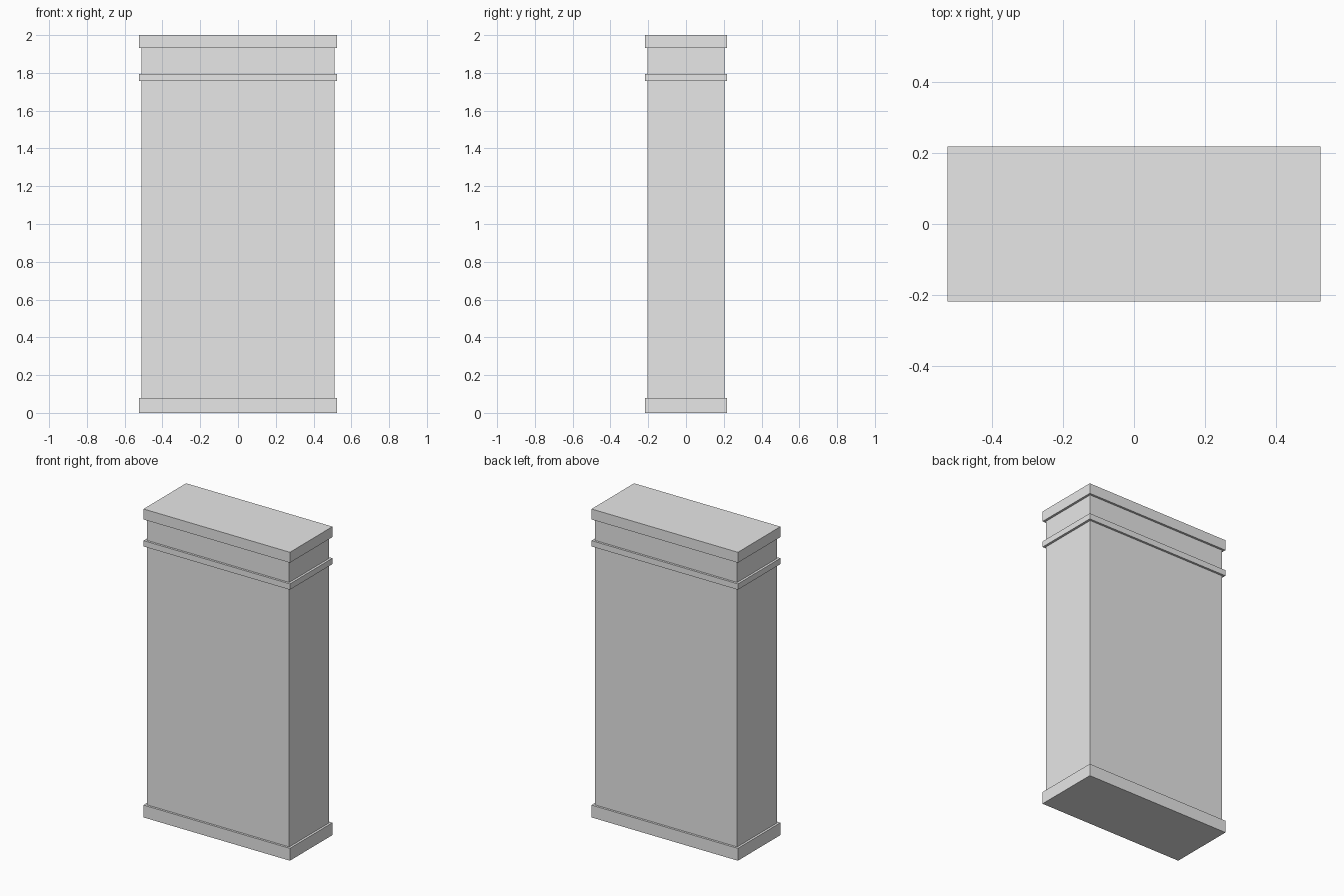
import bpy

cube = bpy.data.objects.get("Cube")
if cube:
    bpy.data.objects.remove(cube, do_unlink=True)

# One plain stone colour
stone = bpy.data.materials.new("light_grey_stone")
stone.use_nodes = True
colour = (0.8, 0.8, 0.8, 1.0)
stone.diffuse_color = colour
stone.node_tree.nodes["Principled BSDF"].inputs["Base Color"].default_value = colour


def block(name, width, depth, bottom, top):
    """Add a centred rectangular block between two heights."""
    bpy.ops.mesh.primitive_cube_add(size=1, location=(0, 0, (bottom + top) / 2))
    obj = bpy.context.object
    obj.name = name
    obj.scale = (width, depth, top - bottom)
    bpy.ops.object.transform_apply(location=False, rotation=False, scale=True)
    obj.data.materials.append(stone)
    return obj


SHAFT = (1.02, 0.408)
TRIM = (1.05, 0.436)

# Main shaft, ending inside the base and cap
block("pillar_shaft", *SHAFT, 0.01, 1.99)

# Projecting trim around the shaft
block("base_plinth", *TRIM, 0, 0.08)
block("neck_band", *TRIM, 1.757, 1.795)
block("top_cap", *TRIM, 1.932, 2)
